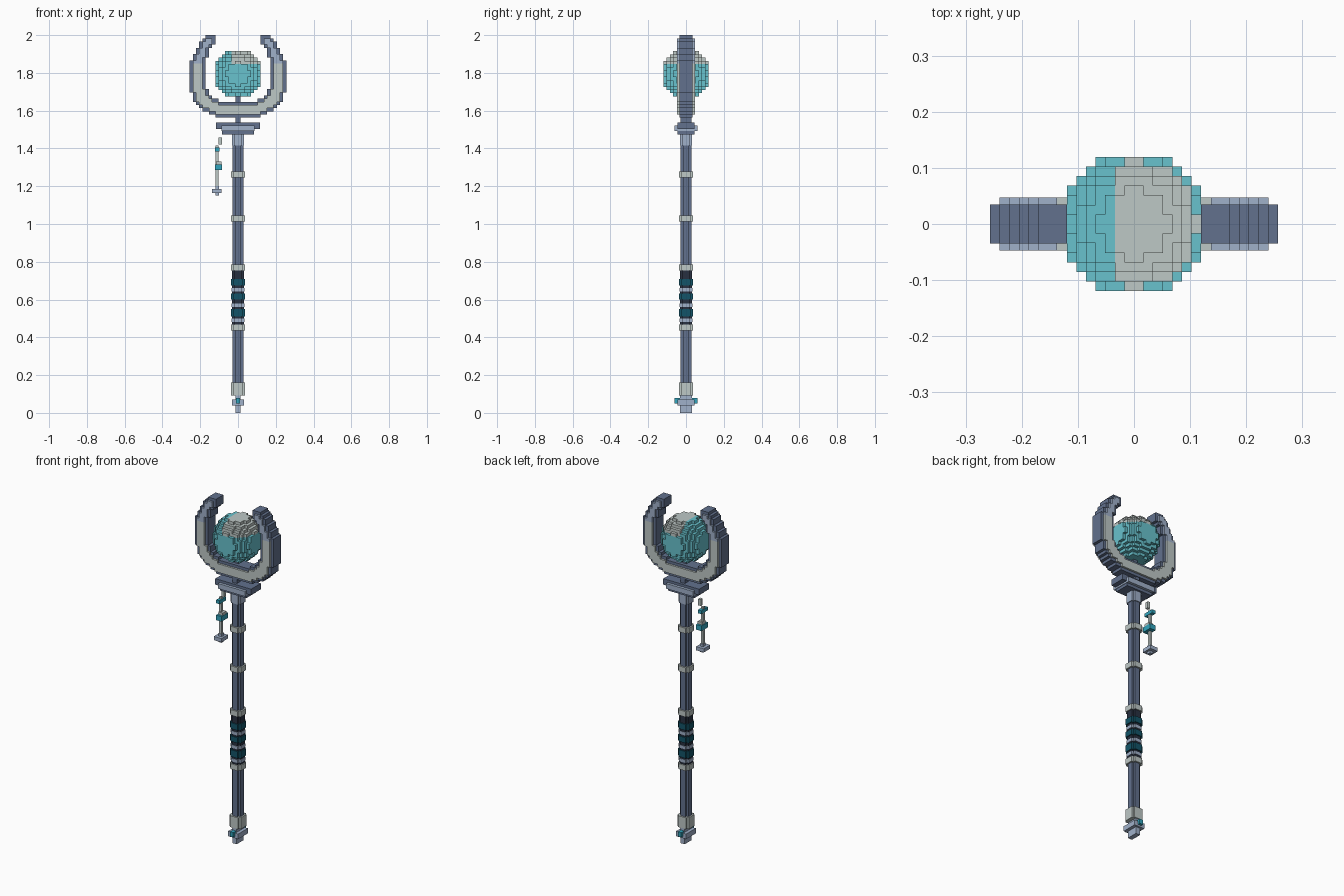
import bpy, bmesh

if "Cube" in bpy.data.objects:
    bpy.data.objects.remove(bpy.data.objects["Cube"])

def lin(c):
    c /= 255
    return c / 12.92 if c <= 0.04045 else ((c + 0.055) / 1.055) ** 2.4

def material(name, *rgb):
    m = bpy.data.materials.new(name)
    m.diffuse_color = (*[lin(c) for c in rgb], 1)
    m.use_nodes = True
    m.node_tree.nodes["Principled BSDF"].inputs["Base Color"].default_value = m.diffuse_color
    return m

SLATE = material("slate blue", 98, 113, 141)
STEEL = material("light steel", 160, 177, 202)
GREY = material("pale grey", 190, 200, 198)
TEAL = material("pale teal", 104, 194, 205)
CYAN = material("bright teal", 50, 165, 190)
NAVY = material("dark navy", 40, 48, 64)
DEEP = material("deep teal", 18, 84, 104)


def finish(name, bm, mats):
    me = bpy.data.meshes.new(name)
    bm.to_mesh(me)
    bm.free()
    for m in mats:
        me.materials.append(m)
    ob = bpy.data.objects.new(name, me)
    bpy.context.collection.objects.link(ob)
    return ob


def boxes(name, mat, *spans):
    """One object from boxes given as (x0, x1, y0, y1, z0, z1)."""
    bm = bmesh.new()
    for x0, x1, y0, y1, z0, z1 in spans:
        r = bmesh.ops.create_cube(bm, size=1)
        for v in r["verts"]:
            v.co = ((x0 + x1) / 2 + v.co.x * (x1 - x0),
                    (y0 + y1) / 2 + v.co.y * (y1 - y0),
                    (z0 + z1) / 2 + v.co.z * (z1 - z0))
    return finish(name, bm, [mat])


def block(x, y, z0, z1):
    return (-x, x, -y, y, z0, z1)


def notched(name, mat, r, inner, z0, z1):
    """Square post with stepped corners."""
    return boxes(name, mat, block(r, inner, z0, z1), block(inner, r, z0, z1))


def voxels(name, cells, size, origin, mats):
    """Outer skin of a set of grid cells; cells maps (i, j, k) to a material index."""
    bm = bmesh.new()
    cache = {}

    def vert(p):
        if p not in cache:
            cache[p] = bm.verts.new([origin[a] + p[a] * size[a] for a in range(3)])
        return cache[p]

    for c, mi in cells.items():
        for a in range(3):
            b, d = (a + 1) % 3, (a + 2) % 3
            for s in (0, 1):
                n = list(c)
                n[a] += 2 * s - 1
                if tuple(n) in cells:
                    continue
                ring = []
                for u, w in ((0, 0), (1, 0), (1, 1), (0, 1)):
                    p = list(c)
                    p[a] += s
                    p[b] += u
                    p[d] += w
                    ring.append(vert(tuple(p)))
                f = bm.faces.new(ring if s else ring[::-1])
                f.material_index = mi
    return finish(name, bm, mats)


# Orb: stepped ball with a pale cap
V = 0.0171
orb = {}
for i in range(-7, 7):
    for j in range(-7, 7):
        for k in range(-7, 7):
            if (i + .5) ** 2 + (j + .5) ** 2 + (k + .5) ** 2 < 55.5:
                orb[i, j, k] = 1 if k >= 3 and i >= -2 else 0
voxels("orb", orb, (V, V, V), (0, 0, 1.795), [TEAL, GREY])

# Open ring around the orb, with a raised band along the middle
ZC, DZ = 1.78, 0.0168


def inside(x, z, rx, up, down):
    e = 2 if z > 0 else 2.5
    return abs(x / rx) ** e + abs(z / (up if z > 0 else down)) ** e < 1


flat = set()
for i in range(-15, 15):
    for k in range(26):
        x, z = (i + .5) * V, 1.563 + (k + .5) * DZ - ZC
        gap = z > 0 and abs(x) < 0.12
        if inside(x, z, 0.258, 0.28, 0.22) and not inside(x, z, 0.175, 0.26, 0.14) and not gap:
            flat.add((i, k))
crescent = {}
for i, k in flat:
    band = all(n in flat for n in ((i + 1, k), (i - 1, k), (i, k + 1), (i, k - 1)))
    h = 4 if band else 3
    mi = 0 if not band else (2 if k < 17 else 1)
    for j in range(-h, h):
        # the band sides stay steel at the top, grey on the lower sweep
        crescent[i, j, k] = mi
voxels("crescent_ring", crescent, (V, 0.0117, DZ), (0, 0, 1.563), [SLATE, STEEL, GREY])

# Pegs under the orb and under the ring
boxes("orb_peg", SLATE, block(.014, .014, 1.635, 1.68))
boxes("ring_peg", SLATE, block(.014, .03, 1.53, 1.57))

# Collar and neck
boxes("collar", SLATE, block(.117, .045, 1.502, 1.537), block(.085, .045, 1.475, 1.505))
boxes("collar_plate", STEEL, block(.088, .061, 1.492, 1.522))
notched("neck", STEEL, .033, .022, 1.415, 1.475)

# Shaft with grey bands
notched("shaft", SLATE, .028, .016, .15, 1.42)
for n, z in enumerate((.452, .770, 1.029, 1.262)):
    notched(f"shaft_band_{n + 1}", GREY, .037, .024, z - .016, z + .016)
notched("lower_ferrule", GREY, .037, .026, .093, .16)

# Wrapped grip
notched("grip", NAVY, .031, .019, .468, .754)
for n, (z0, z1) in enumerate(((.51, .55), (.60, .632), (.675, .71))):
    notched(f"grip_wrap_{n + 1}", DEEP, .037, .024, z0, z1)
for n, z in enumerate((.49, .57, .652)):
    notched(f"grip_line_{n + 1}", STEEL, .034, .022, z - .009, z + .009)

# Pommel with a gem
boxes("pommel", STEEL, block(.014, .033, 0, .095), block(.033, .045, .04, .07))
boxes("pommel_gem", CYAN, block(.011, .06, .05, .078))

# Hanging charm
boxes("charm_hook", GREY, (-.103, -.086, -.009, .009, 1.42, 1.458))
boxes("charm_cord", GREY, (-.118, -.102, -.008, .008, 1.18, 1.415))
boxes("charm_beads", CYAN,
      (-.121, -.099, -.03, .03, 1.385, 1.405),
      (-.122, -.086, -.03, .03, 1.285, 1.315))
boxes("charm_bead_caps", GREY, (-.116, -.088, -.017, .017, 1.315, 1.33))
boxes("charm_weight", STEEL, (-.137, -.087, -.03, .03, 1.163, 1.185),
      (-.12, -.1, -.012, .012, 1.15, 1.2))
